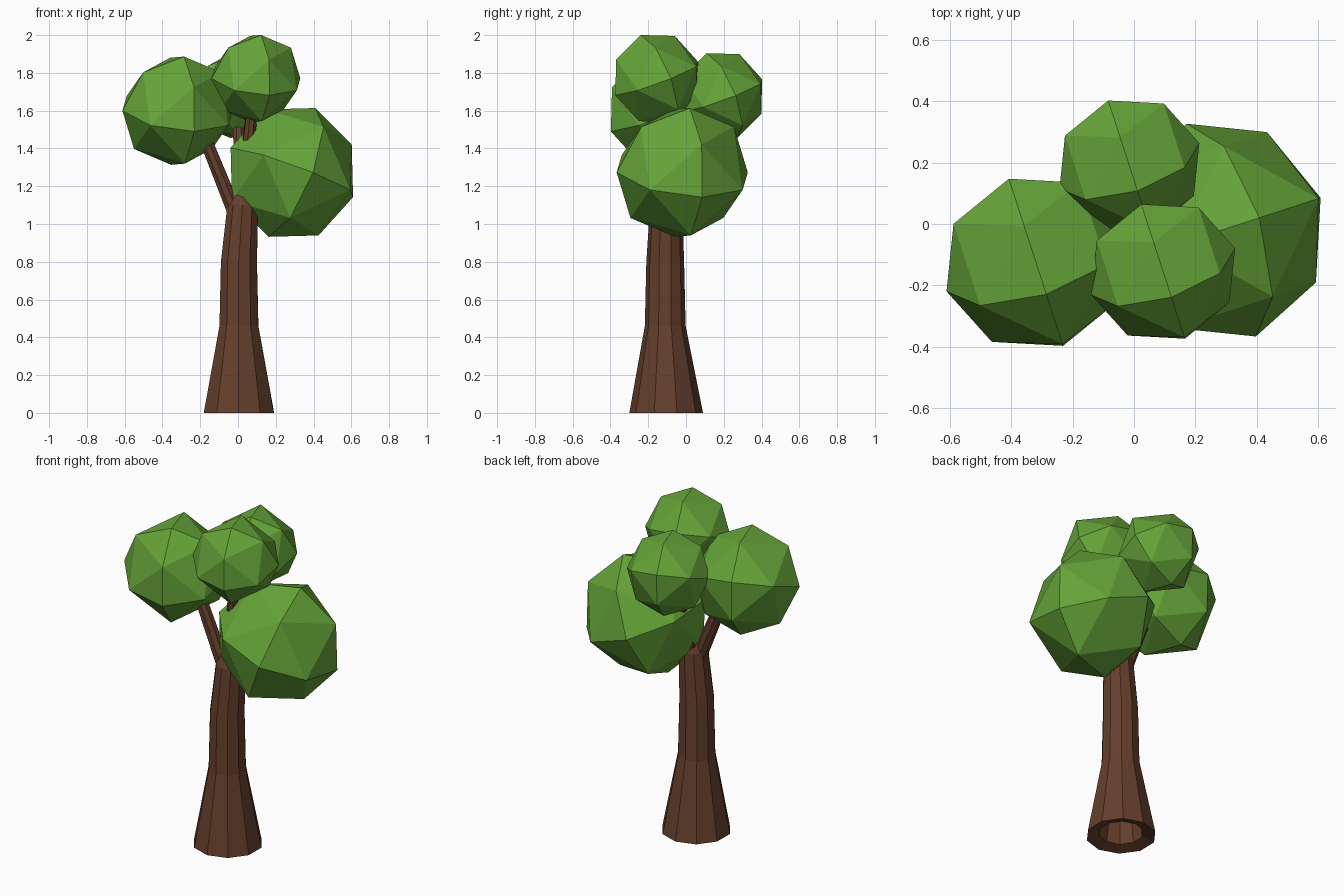
import bpy, bmesh
from math import radians, cos, sin, pi
from itertools import product
from mathutils import Vector, Matrix

if "Cube" in bpy.data.objects:
    bpy.data.objects.remove(bpy.data.objects["Cube"])


def material(name, rgb):
    m = bpy.data.materials.new(name)
    m.diffuse_color = (*rgb, 1)
    m.use_nodes = True
    m.node_tree.nodes["Principled BSDF"].inputs["Base Color"].default_value = m.diffuse_color
    return m


BARK = material("bark", (0.13, 0.05, 0.025))
LEAF = material("leaf", (0.13, 0.37, 0.04))


def finish(bm, name, mat):
    bmesh.ops.recalc_face_normals(bm, faces=bm.faces[:])
    me = bpy.data.meshes.new(name)
    bm.to_mesh(me)
    bm.free()
    me.materials.append(mat)
    ob = bpy.data.objects.new(name, me)
    bpy.context.collection.objects.link(ob)
    return ob


def tube(name, rings, sides, upright=False):
    """Loft of (x, y, z, radius) rings, capped at both ends."""
    bm = bmesh.new()
    axis = Vector(rings[-1][:3]) - Vector(rings[0][:3])
    rot = Matrix() if upright else axis.to_track_quat('Z', 'Y').to_matrix().to_4x4()
    loops = []
    for x, y, z, r in rings:
        loops.append([bm.verts.new(Vector((x, y, z)) + rot @ Vector(
            (r * cos(2 * pi * i / sides + 0.3), r * sin(2 * pi * i / sides + 0.3), 0)))
            for i in range(sides)])
    for a, b in zip(loops, loops[1:]):
        for i in range(sides):
            j = (i + 1) % sides
            bm.faces.new((a[i], a[j], b[j], b[i]))
    bm.faces.new(loops[0][::-1])
    bm.faces.new(loops[-1])
    return finish(bm, name, BARK)


def foliage(name, centre, radius, azimuth):
    """Once-subdivided octahedron projected on a sphere, tipped over."""
    bm = bmesh.new()
    for p in product((-1, 0, 1), repeat=3):
        if sum(map(abs, p)) in (1, 2):
            bm.verts.new(Vector(p).normalized() * radius)
    bmesh.ops.convex_hull(bm, input=bm.verts[:])
    ob = finish(bm, name, LEAF)
    ob.matrix_world = (Matrix.Translation(centre)
                       @ Matrix.Rotation(radians(azimuth), 4, 'Z')
                       @ Matrix.Rotation(radians(21), 4, 'Y'))


# Trunk: flared base with a hollow underside
tube("trunk", [
    (0.005, -0.105, 0.30, 0.085),
    (0.005, -0.105, 0.02, 0.125),
    (0.005, -0.105, 0.00, 0.195),
    (0.005, -0.110, 0.46, 0.108),
    (0.005, -0.110, 0.80, 0.100),
    (0.025, -0.105, 1.10, 0.085),
    (0.035, -0.100, 1.20, 0.045)], 10, upright=True)

# Branches reaching into the foliage
tube("left_branch", [(0.0, -0.105, 1.02, 0.042), (-0.21, -0.115, 1.54, 0.034)], 8)
tube("back_branch", [(0.02, -0.09, 1.08, 0.042), (0.0, 0.12, 1.60, 0.03)], 8)
tube("top_branch", [(0.02, -0.11, 1.08, 0.04), (0.08, -0.145, 1.66, 0.03)], 8)
tube("right_branch", [(0.04, -0.10, 1.00, 0.045), (0.20, -0.05, 1.22, 0.035)], 8)

# Leaf clumps
foliage("left_foliage", (-0.32, -0.125, 1.60), 0.307, -72)
foliage("top_foliage", (0.095, -0.155, 1.77), 0.247, -72)
foliage("back_foliage", (-0.015, 0.19, 1.68), 0.24, -72)
foliage("right_foliage", (0.285, -0.02, 1.273), 0.365, 18)
